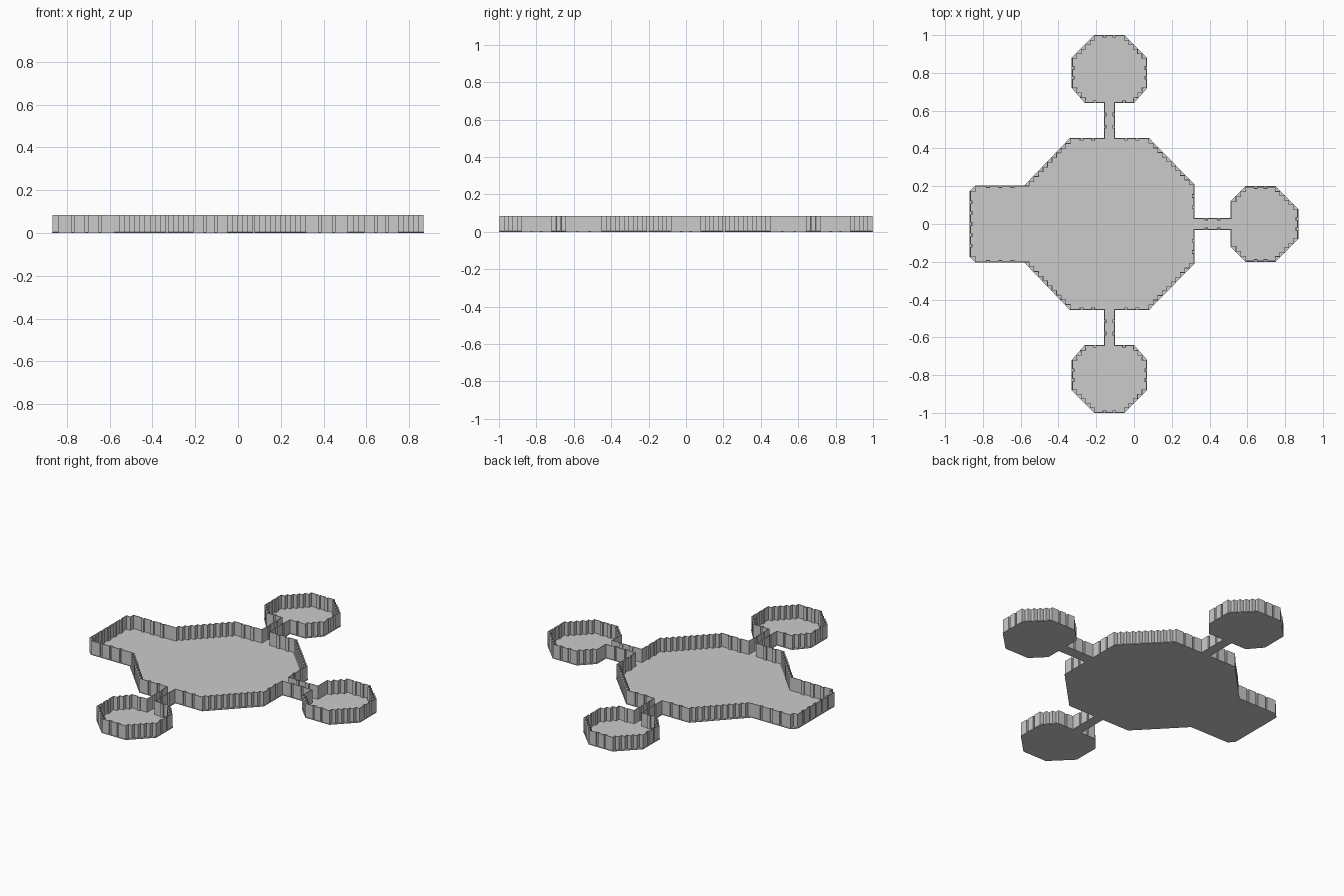
import bpy, bmesh
from mathutils import Vector

if "Cube" in bpy.data.objects:
    bpy.data.objects.remove(bpy.data.objects["Cube"])

HEIGHT = 0.085

# Half of the floor plan (y > 0), east to west; mirrored for the other half
half = [(0.87, 0.08), (0.75, 0.20), (0.59, 0.20), (0.51, 0.12), (0.51, 0.033),
        (0.32, 0.033), (0.32, 0.21), (0.08, 0.455), (-0.10, 0.455), (-0.10, 0.64),
        (0.00, 0.64), (0.07, 0.72), (0.07, 0.88), (-0.05, 1.0), (-0.21, 1.0),
        (-0.33, 0.88), (-0.33, 0.72), (-0.26, 0.64), (-0.16, 0.64), (-0.16, 0.455),
        (-0.34, 0.455), (-0.58, 0.205), (-0.84, 0.205), (-0.87, 0.175)]
outline = [Vector(p) for p in half + [(x, -y) for x, y in reversed(half)]]


def make_object(name, bm):
    mesh = bpy.data.meshes.new(name)
    bm.to_mesh(mesh)
    bm.free()
    ob = bpy.data.objects.new(name, mesh)
    bpy.context.collection.objects.link(ob)
    return ob


def left(d):
    return Vector((-d.y, d.x))


def inset(points, dist):
    """Mitred inward offset of a counter-clockwise polygon."""
    out = []
    for i, p in enumerate(points):
        n1 = left((p - points[i - 1]).normalized())
        n2 = left((points[(i + 1) % len(points)] - p).normalized())
        out.append(p + (n1 + n2) * dist / (1 + n1.dot(n2)))
    return out


def wall_path(points):
    """Outline with stepped diagonals and small pilasters on straight runs."""
    path = []
    for i, a in enumerate(points):
        edge = points[(i + 1) % len(points)] - a
        length, d = edge.length, edge.normalized()
        n = left(d)
        path.append(a)
        if min(abs(d.x), abs(d.y)) > 0.3:
            # Staircase of little right-angled steps
            count = max(1, round(length / 0.034))
            step = length / count
            for k in range(count):
                path.append(a + d * step * (k + 0.5) + n * step * 0.5)
                if k < count - 1:
                    path.append(a + d * step * (k + 1))
        else:
            # Shallow rectangular pilasters between the panels
            count = max(1, round(length / 0.06))
            for k in range(1, count):
                c = a + d * length * k / count
                for s, depth in ((-1, 0), (-1, 1), (1, 1), (1, 0)):
                    path.append(c + d * s * 0.008 + n * depth * 0.008)
    return path


# Floor plate
bm = bmesh.new()
face = bm.faces.new([bm.verts.new((p.x, p.y, 0.0)) for p in outline])
top = bmesh.ops.extrude_face_region(bm, geom=[face])
for v in top["geom"]:
    if isinstance(v, bmesh.types.BMVert):
        v.co.z = 0.004
bmesh.ops.recalc_face_normals(bm, faces=bm.faces)
make_object("floor", bm)

# Perimeter wall, one thin folded ribbon
bm = bmesh.new()
path = wall_path(inset(outline, 0.004))
low = [bm.verts.new((p.x, p.y, 0.0)) for p in path]
high = [bm.verts.new((p.x, p.y, HEIGHT)) for p in path]
for i in range(len(path)):
    j = (i + 1) % len(path)
    bm.faces.new((low[i], low[j], high[j], high[i]))
wall = make_object("perimeter_wall", bm)
solid = wall.modifiers.new("thickness", 'SOLIDIFY')
solid.thickness = 0.005
solid.offset = 0.0
